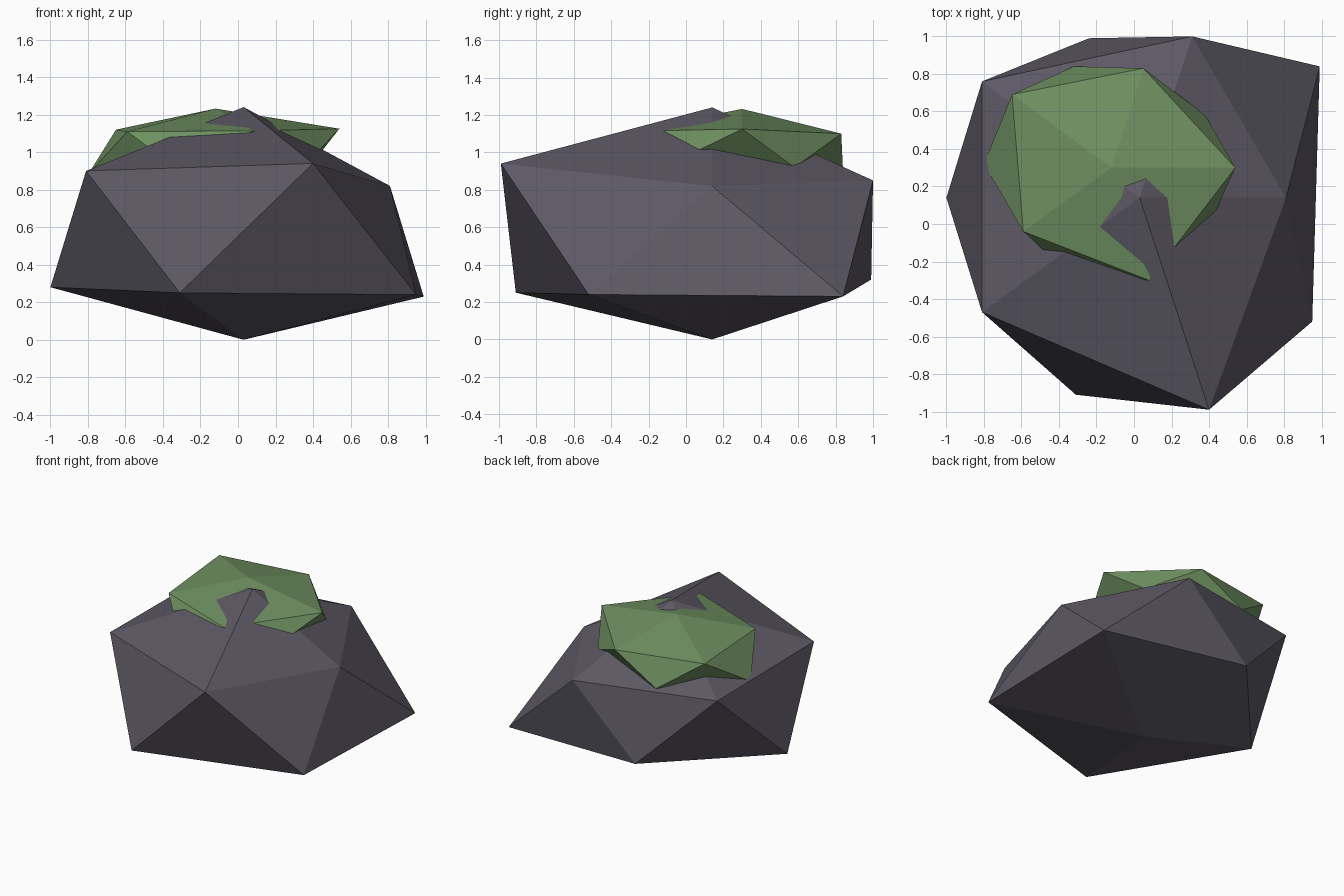
import bpy
import bmesh

old = bpy.data.objects.get("Cube")
if old:
    bpy.data.objects.remove(old, do_unlink=True)


def make_material(name, rgb):
    mat = bpy.data.materials.new(name)
    mat.use_nodes = True
    mat.diffuse_color = (*rgb, 1)
    bsdf = mat.node_tree.nodes["Principled BSDF"]
    bsdf.inputs["Base Color"].default_value = (*rgb, 1)
    bsdf.inputs["Roughness"].default_value = 0.9
    return mat


def faceted_lump(name, top, upper, lower, bottom, mat):
    """Irregular twenty-sided lump; both rings run anticlockwise,
    each lower corner sits between upper corners i and i + 1."""
    bm = bmesh.new()
    t, b = bm.verts.new(top), bm.verts.new(bottom)
    up = [bm.verts.new(p) for p in upper]
    low = [bm.verts.new(p) for p in lower]
    for i in range(5):
        j = (i + 1) % 5
        for tri in ((t, up[i], up[j]), (up[i], low[i], up[j]),
                    (low[i], low[j], up[j]), (b, low[j], low[i])):
            bm.faces.new(tri)
    bmesh.ops.recalc_face_normals(bm, faces=bm.faces)
    mesh = bpy.data.meshes.new(name)
    bm.to_mesh(mesh)
    bm.free()
    mesh.materials.append(mat)
    obj = bpy.data.objects.new(name, mesh)
    bpy.context.collection.objects.link(obj)
    return obj


# Dark stone boulder
faceted_lump(
    "boulder",
    top=(0.03, 0.14, 1.24),
    upper=[(0.81, 0.14, 0.82), (0.31, 1.0, 0.85), (-0.81, 0.76, 0.89),
           (-0.81, -0.47, 0.90), (0.40, -0.99, 0.94)],
    lower=[(0.99, 0.84, 0.23), (-0.24, 0.99, 0.32), (-1.0, 0.14, 0.28),
           (-0.31, -0.91, 0.25), (0.95, -0.52, 0.24)],
    bottom=(0.03, 0.14, 0),
    mat=make_material("stone grey", (0.11, 0.10, 0.13)))

# Moss cap sunk into the top of the boulder
faceted_lump(
    "moss_patch",
    top=(-0.12, 0.30, 1.232),
    upper=[(0.54, 0.30, 1.125), (0.05, 0.83, 1.10), (-0.65, 0.69, 1.12),
           (-0.59, -0.04, 1.11), (0.08, -0.30, 1.113)],
    lower=[(0.38, 0.58, 0.92), (-0.32, 0.84, 0.89), (-0.80, 0.32, 0.88),
           (-0.35, -0.26, 0.93), (0.36, -0.10, 0.93)],
    bottom=(-0.12, 0.30, 0.84),
    mat=make_material("moss green", (0.16, 0.28, 0.12)))
